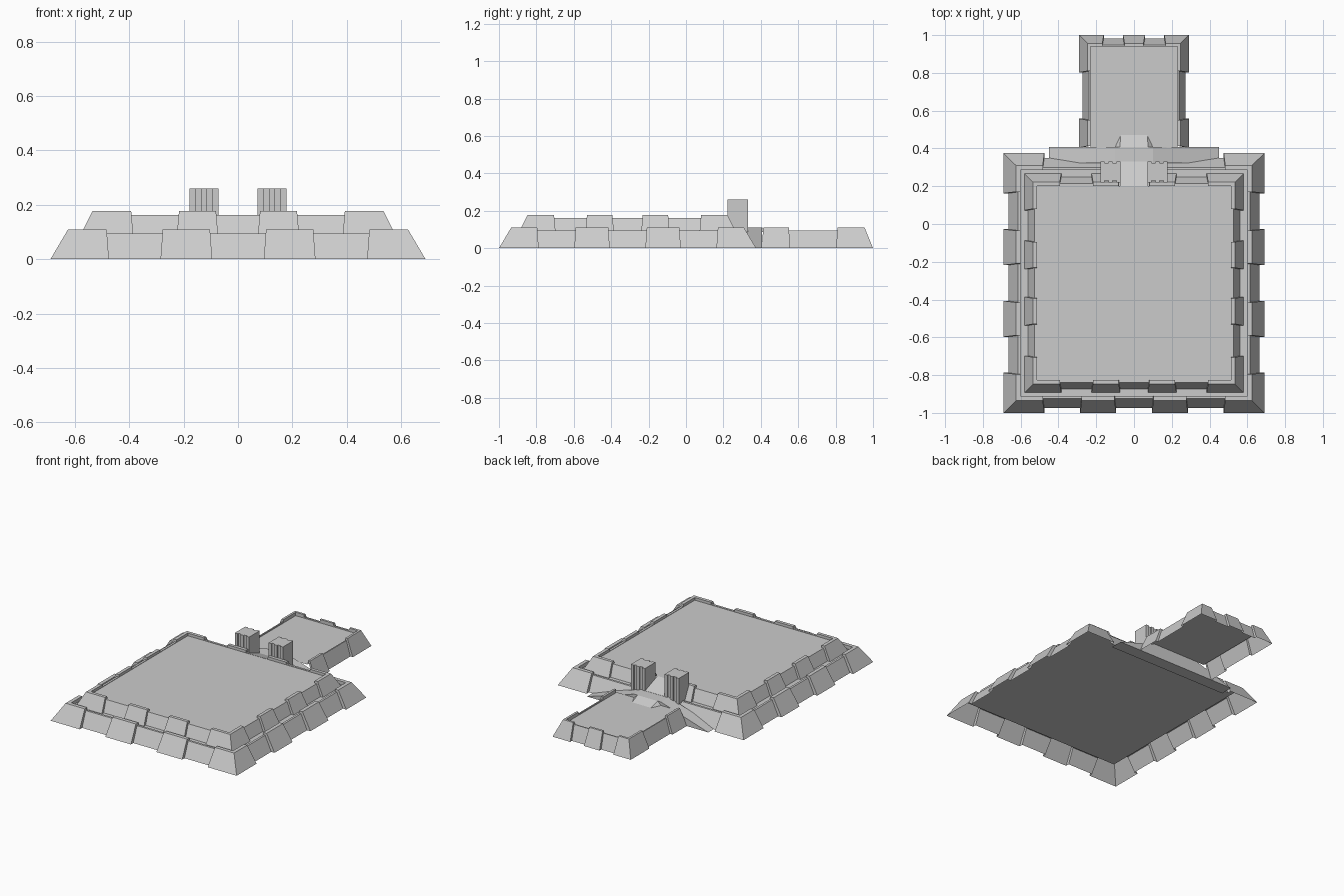
import bpy, bmesh
from mathutils import Vector

if "Cube" in bpy.data.objects:
    bpy.data.objects.remove(bpy.data.objects["Cube"])


def make(name, faces):
    """Build one flat-shaded object from a list of polygons."""
    bm = bmesh.new()
    for f in faces:
        bm.faces.new([bm.verts.new(p) for p in f])
    bmesh.ops.remove_doubles(bm, verts=bm.verts, dist=1e-5)
    me = bpy.data.meshes.new(name)
    bm.to_mesh(me)
    bm.free()
    ob = bpy.data.objects.new(name, me)
    bpy.context.collection.objects.link(ob)
    return ob


def prism(name, profile, direction, place):
    """Extrude a 2D profile; place maps (u, v) to a 3D start point."""
    bm = bmesh.new()
    f = bm.faces.new([bm.verts.new(place(u, v)) for u, v in profile])
    ext = bmesh.ops.extrude_face_region(bm, geom=[f], use_keep_orig=True)
    vs = [g for g in ext['geom'] if isinstance(g, bmesh.types.BMVert)]
    bmesh.ops.translate(bm, verts=vs, vec=Vector(direction))
    bmesh.ops.recalc_face_normals(bm, faces=bm.faces)
    me = bpy.data.meshes.new(name)
    bm.to_mesh(me)
    bm.free()
    ob = bpy.data.objects.new(name, me)
    bpy.context.collection.objects.link(ob)
    return ob


def wall_side(n, centre, dist, half, z0, h, slope, thick, floor, rec, breaks, modes):
    """Battered wall: P = projecting block, R = recessed block, - = gap."""
    n = Vector((*n, 0))
    t = Vector((-n.y, n.x, 0))
    inner = slope + thick
    taper = 0.008
    prof_p = [(0, 0), (slope, h), (inner, h), (inner, floor)]
    prof_r = [(rec, 0), (slope + rec * .4, h - .015), (inner, h - .015), (inner, floor)]

    def point(a, sign, p):
        inset, z = p
        if abs(a) > half - 1e-6:               # mitred corner
            pos = a - inset * (1 if a > 0 else -1)
        else:
            pos = a + sign * taper * z / h
        return Vector((*centre, z0 + z)) + n * (dist - inset) + t * pos

    faces = []
    for a0, a1, m in zip(breaks, breaks[1:], modes):
        if m == '-':
            continue
        prof = prof_p if m == 'P' else prof_r
        s = 1 if m == 'P' else -1
        for p, q in zip(prof, prof[1:]):
            faces.append([point(a0, s, p), point(a1, -s, p), point(a1, -s, q), point(a0, s, q)])
        if m == 'P':                           # block ends
            cap = prof_p[:3] + prof_r[2::-1]
            if abs(a0) < half - 1e-6:
                faces.append([point(a0, 1, p) for p in cap])
            if abs(a1) < half - 1e-6:
                faces.append([point(a1, -1, p) for p in cap[::-1]])
    return faces


def floor_face(x, y0, y1, z):
    return [(-x, y0, z), (x, y0, z), (x, y1, z), (-x, y1, z)]


def mirror(b):
    return [-v for v in b] + b[::-1]


FRONT, RIGHT, BACK, LEFT = (0, -1), (1, 0), (0, 1), (-1, 0)

# Lower terrace
CY = -.3125
lower = dict(z0=0, h=.11, slope=.065, thick=.025, floor=.087, rec=.025)
faces = []
for n in (FRONT, RIGHT, BACK, LEFT):
    d, half = (.6875, .69) if n[1] else (.69, .6875)
    if n == BACK:
        br, mo = mirror([half, .475]), "PRP"
    else:
        br, mo = mirror([half, .475, .285, .095]), "PRPRPRP"
    faces += wall_side(n, (0, CY), d, half, breaks=br, modes=mo, **lower)
faces.append(floor_face(.60, CY - .5975, CY + .5975, .087))
make("lower_terrace", faces)

# Upper terrace, with a gate gap at the back
upper = dict(z0=.087, h=.09, slope=.045, thick=.022, floor=.072, rec=.018)
faces = []
for n in (FRONT, RIGHT, BACK, LEFT):
    mo = "PRP-PRP" if n == BACK else "PRPRPRP"
    faces += wall_side(n, (0, CY), .58, .58, breaks=mirror([.58, .385, .225, .073]),
                       modes=mo, **upper)
faces.append(floor_face(.513, CY - .513, CY + .513, .159))
make("upper_terrace", faces)

# Forecourt behind the gate
court = dict(z0=0, h=.11, slope=.045, thick=.015, floor=.087, rec=.018)
CC, H = (0, .7025), .2975
side = [-H + 1e-4, -.145, .1, H]
faces = wall_side(BACK, CC, H, .29, breaks=mirror([.29, .16, .058]), modes="PRPRP", **court)
faces += wall_side(RIGHT, CC, .29, H, breaks=side, modes="PRP", **court)
faces += wall_side(LEFT, CC, .29, H, breaks=[-v for v in side[::-1]], modes="PRP", **court)
faces.append(floor_face(.23, .405, .94, .087))
make("forecourt", faces)

# Side ramps meeting at the landing
prism("side_ramps", [(-.45, 0), (-.1, .11), (.1, .11), (.45, 0)], (0, .085, 0),
      lambda u, v: (u, .322, v))

# Ramp between the towers
prism("gate_ramp", [(.2, .16), (.33, .111), (.33, .087), (.2, .087)], (.146, 0, 0),
      lambda u, v: (-.073, u, v))

# Short ramp from landing to forecourt
a, b, c, d = (-.075, .407, .11), (.075, .407, .11), (.07, .47, .087), (-.07, .47, .087)
e, f = (-.1, .407, .087), (.1, .407, .087)
make("forecourt_ramp", [[a, d, c, b], [a, e, d], [b, c, f]])

# Gate towers with grooved front and back
xs = [-.053, -.032, -.011, .011, .032, .053]
edge = []
for i in range(5):
    depth = .055 - (.008 if i % 2 else 0)
    edge += [(xs[i], depth), (xs[i + 1], depth)]
outline = edge + [(u, -v) for u, v in edge[::-1]]
for s, label in ((-1, "left"), (1, "right")):
    prism("gate_tower_" + label, outline, (0, 0, .173),
          lambda u, v: (s * .125 + u, .276 + v, .087))
